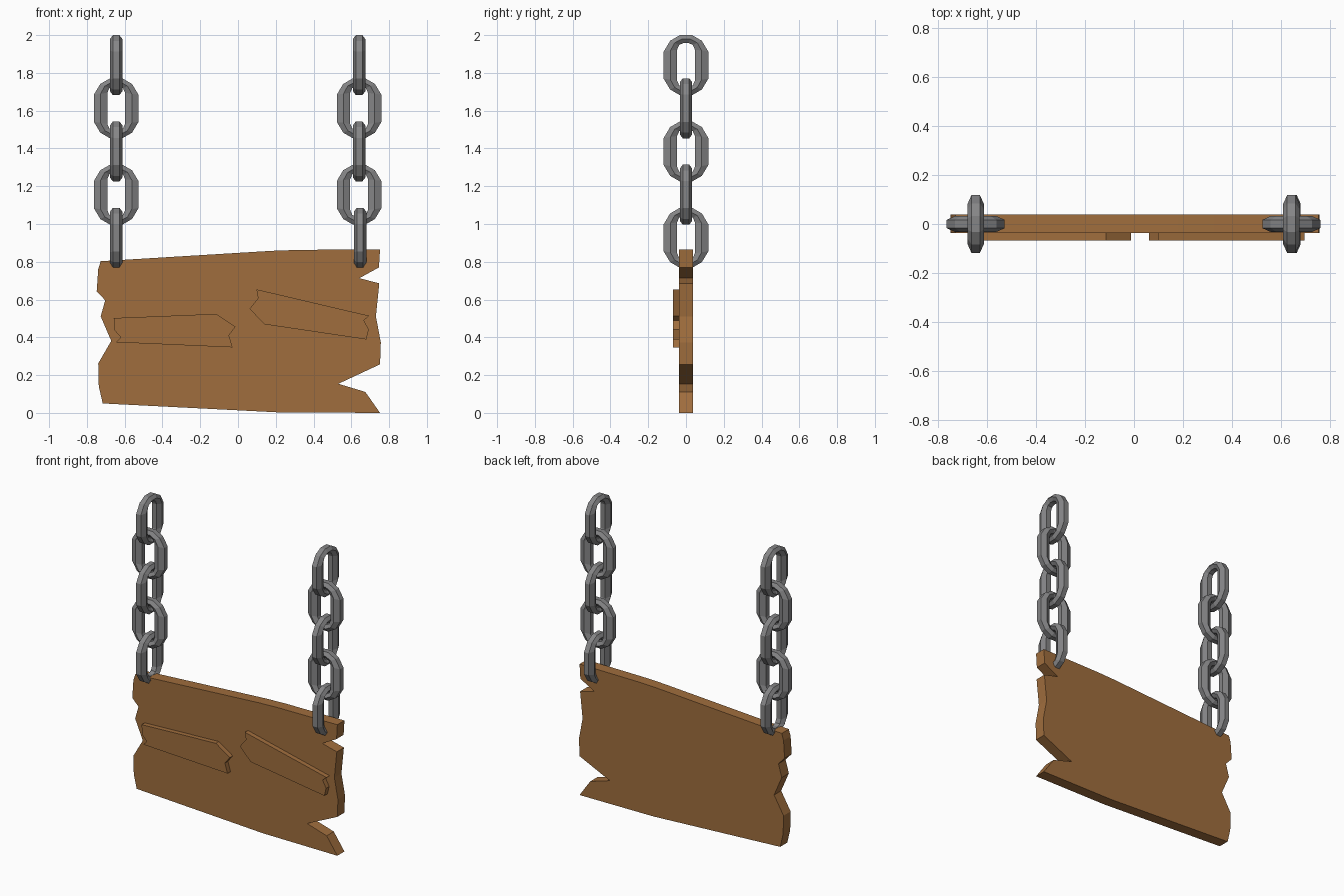
import bpy, bmesh

if "Cube" in bpy.data.objects:
    bpy.data.objects.remove(bpy.data.objects["Cube"])


def material(name, rgb):
    m = bpy.data.materials.new(name)
    m.diffuse_color = (*rgb, 1)
    m.use_nodes = True
    m.node_tree.nodes["Principled BSDF"].inputs["Base Color"].default_value = m.diffuse_color
    return m


WOOD = material("brown wood", (0.35, 0.155, 0.047))
IRON = material("grey iron", (0.235, 0.235, 0.24))


def finish(bm, name, mat):
    bmesh.ops.recalc_face_normals(bm, faces=bm.faces)
    me = bpy.data.meshes.new(name)
    bm.to_mesh(me)
    bm.free()
    me.materials.append(mat)
    ob = bpy.data.objects.new(name, me)
    bpy.context.collection.objects.link(ob)
    return ob


def plank(name, outline, y0, y1):
    """Extrude an x-z outline from y0 to y1."""
    bm = bmesh.new()
    face = bm.faces.new([bm.verts.new((x, y0, z)) for x, z in outline])
    ext = bmesh.ops.extrude_face_region(bm, geom=[face])["geom"]
    for v in ext:
        if isinstance(v, bmesh.types.BMVert):
            v.co.y = y1
    return finish(bm, name, WOOD)


def ring(quarter):
    """Mirror three quarter points into a closed 12-point loop."""
    q = quarter
    right = q + [(-x, z) for x, z in reversed(q)]
    return right + [(-x, -z) for x, z in right]


# Link profiles: outer rim, inner rim and the ridge halfway between
OUTER = ring([(0.118, 0.072), (0.084, 0.129), (0.032, 0.159)])
INNER = ring([(0.047, 0.082), (0.036, 0.107), (0.014, 0.117)])
RIDGE = [((a + c) / 2, (b + d) / 2) for (a, b), (c, d) in zip(OUTER, INNER)]


def chain_link(name, cx, cz, sideways):
    """Six-sided link; sideways links lie in the x-z plane."""
    bm = bmesh.new()
    section = [(OUTER, -0.017), (OUTER, 0.017), (RIDGE, 0.033),
               (INNER, 0.017), (INNER, -0.017), (RIDGE, -0.033)]
    loops = []
    for prof, t in section:
        loops.append([bm.verts.new((cx + u, t, cz + w) if sideways
                                   else (cx + t, u, cz + w)) for u, w in prof])
    for i in range(6):
        a, b = loops[i], loops[(i + 1) % 6]
        for j in range(12):
            k = (j + 1) % 12
            bm.faces.new((a[j], a[k], b[k], b[j]))
    return finish(bm, name, IRON)


# Weathered main board with split ends
plank("sign_board", [
    (-0.727, 0.803), (0.18, 0.858), (0.325, 0.863), (0.752, 0.866),
    (0.746, 0.77), (0.642, 0.713), (0.748, 0.686), (0.73, 0.511),
    (0.756, 0.373), (0.752, 0.257), (0.531, 0.154), (0.674, 0.111),
    (0.752, 0.0), (0.21, 0.003), (-0.716, 0.05), (-0.737, 0.14),
    (-0.74, 0.262), (-0.671, 0.381), (-0.727, 0.511), (-0.703, 0.596),
    (-0.748, 0.644), (-0.74, 0.76)], -0.036, 0.038)

# Raised patches on the front
plank("left_patch", [
    (-0.658, 0.502), (-0.114, 0.524), (-0.013, 0.456), (-0.048, 0.411),
    (-0.029, 0.347), (-0.645, 0.374), (-0.621, 0.4), (-0.653, 0.437)],
    -0.068, -0.03)
plank("right_patch", [
    (0.098, 0.654), (0.695, 0.514), (0.666, 0.49), (0.692, 0.442),
    (0.679, 0.389), (0.14, 0.469), (0.061, 0.551), (0.106, 0.607)],
    -0.068, -0.03)

# Two hanging chains of five alternating links
for side, x in (("left", -0.645), ("right", 0.641)):
    for i in range(5):
        dx = 0.005 if side == "right" and i == 4 else 0
        chain_link(f"{side}_chain_link_{i + 1}", x + dx, 1.841 - 0.2285 * i, i % 2 == 1)
